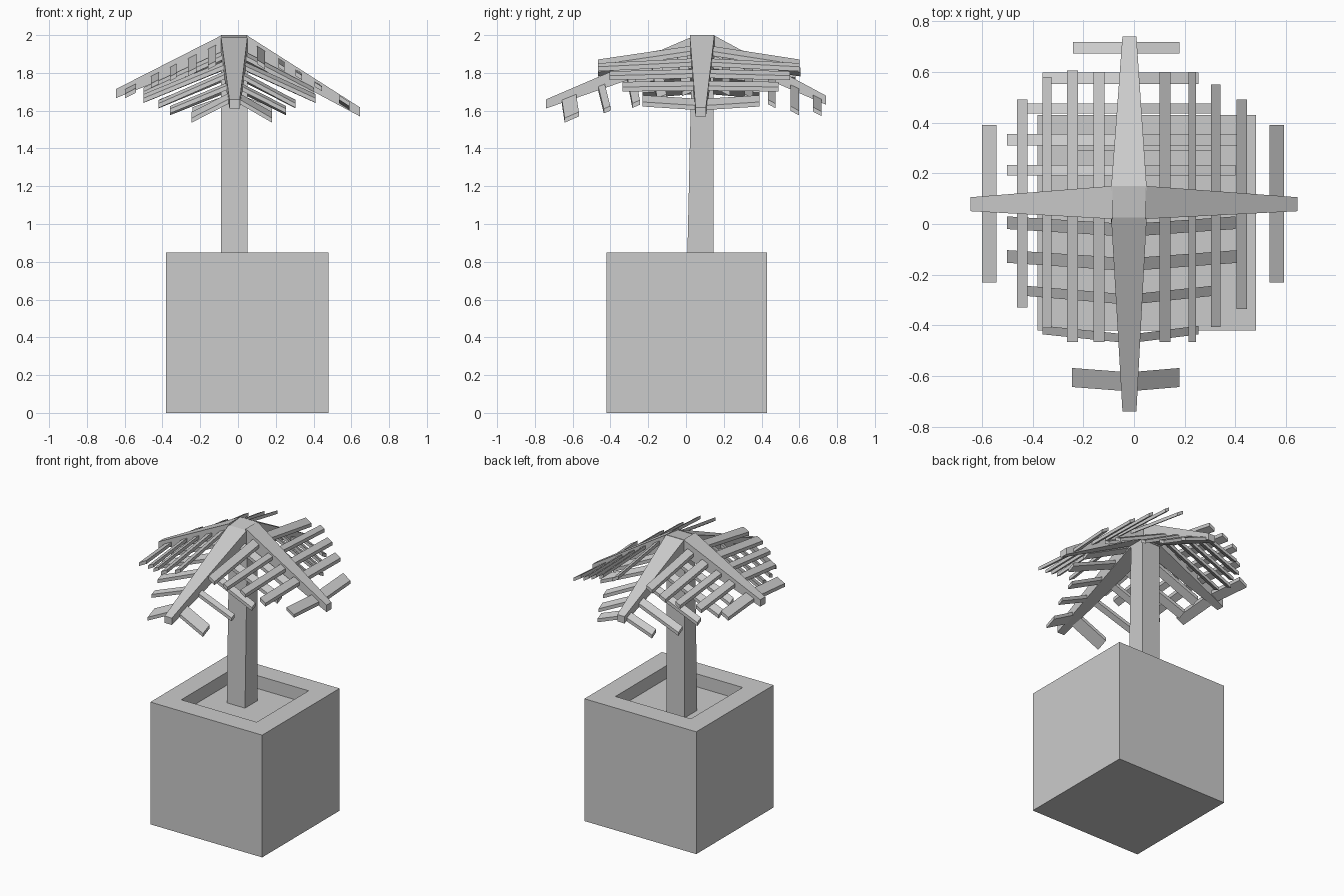
import bpy
from mathutils import Vector

if "Cube" in bpy.data.objects:
    bpy.data.objects.remove(bpy.data.objects["Cube"])


def loft(name, sections):
    """Join rings of four points into one closed flat-faced solid."""
    verts = [p for s in sections for p in s]
    faces = [(3, 2, 1, 0)]
    for i in range(len(sections) - 1):
        a, b = i * 4, i * 4 + 4
        faces += [(a + k, a + (k + 1) % 4, b + (k + 1) % 4, b + k) for k in range(4)]
    n = len(verts)
    faces.append((n - 4, n - 3, n - 2, n - 1))
    me = bpy.data.meshes.new(name)
    me.from_pydata([tuple(v) for v in verts], [], faces)
    ob = bpy.data.objects.new(name, me)
    bpy.context.collection.objects.link(ob)
    # consistent outward normals
    import bmesh
    bm = bmesh.new()
    bm.from_mesh(me)
    bmesh.ops.recalc_face_normals(bm, faces=bm.faces)
    bm.to_mesh(me)
    bm.free()
    return ob


def rect(x0, x1, y0, y1, z):
    return [Vector(p) for p in ((x0, y0, z), (x1, y0, z), (x1, y1, z), (x0, y1, z))]


def across(center, side, up, w, h):
    """Rectangular ring around a centre, w along side and h along up."""
    c, s, u = Vector(center), side * w / 2, up * h / 2
    return [c - s - u, c + s - u, c + s + u, c - s + u]


# planter: outer walls, rim, recess and soil
loft("planter", [rect(-.38, .48, -.42, .43, 0), rect(-.38, .48, -.42, .43, .85),
                 rect(-.24, .34, -.28, .29, .85), rect(-.24, .34, -.28, .29, .76)])

# trunk and crown
loft("trunk", [rect(-.09, .05, .005, .145, .74), rect(-.09, .05, .03, .145, 1.85),
               rect(-.09, .05, .02, .145, 1.96)])
loft("crown", [rect(-.09, .05, .02, .15, 1.88),
               [Vector((-.09, .02, 1.985)), Vector((.05, .02, 1.985)),
                Vector((.05, .15, 2)), Vector((-.09, .15, 2))]])

Z = Vector((0, 0, 1))
X = Vector((1, 0, 0))
Y = Vector((0, 1, 0))


def stem(name, base, tip, side, w0, w1):
    """Tapered frond stem; base and tip are points on the top edge."""
    loft(name, [across(Vector(base) - Z * .055, side, Z, w0, .11),
                across(Vector(tip) - Z * .024, side, Z, w1, .048)])


stem("left_stem", (-.085, .085, 2), (-.645, .078, 1.715), Y, .13, .055)
stem("right_stem", (.045, .085, 2), (.645, .078, 1.618), Y, .13, .055)
stem("front_stem", (-.02, .025, 1.988), (-.018, -.74, 1.66), X, .14, .055)
stem("back_stem", (-.02, .145, 2), (-.018, .74, 1.68), X, .14, .055)


def leaflet(name, tip_a, mid, tip_b, axis, slope, w):
    """Slat bent at the stem, tilted to follow the stem's slope."""
    s = (axis + Z * slope)
    loft(name, [across(p, s, Z, w, .024) for p in (tip_a, mid, tip_b)])


# side fronds: x, width, front end, back end, middle z, tip z
sides = {
    "left": (.52, [(-.57, .058, -.23, .39, 1.718, 1.692), (-.44, .042, -.33, .49, 1.785, 1.742),
                   (-.343, .036, -.41, .58, 1.832, 1.778), (-.243, .044, -.465, .605, 1.882, 1.805),
                   (-.138, .044, -.465, .6, 1.935, 1.84)]),
    "right": (-.64, [(.563, .056, -.23, .39, 1.632, 1.652), (.425, .042, -.335, .49, 1.732, 1.727),
                     (.322, .036, -.405, .55, 1.797, 1.785), (.23, .03, -.465, .6, 1.857, 1.83),
                     (.122, .044, -.465, .6, 1.925, 1.845)]),
}
for side, (slope, rows) in sides.items():
    for x, w, y0, y1, zm, zt in rows:
        leaflet(side + "_leaflet", (x, y0, zt), (x, .08, zm), (x, y1, zt), X, slope, w)

# front and back fronds: tip y, middle y, width, left end, right end, middle z, tip z
ends = {
    "front": (.43, [(-.605, -.622, .075, -.245, .18, 1.68, 1.565),
                    (-.418, -.453, .034, -.36, .255, 1.745, 1.605),
                    (-.264, -.298, .04, -.42, .305, 1.81, 1.635),
                    (-.128, -.16, .05, -.5, .41, 1.862, 1.665),
                    (.005, -.025, .05, -.5, .4, 1.92, 1.7)]),
    "back": (-.53, [(.695, .695, .044, -.24, .18, 1.672, 1.595),
                    (.575, .575, .046, -.36, .255, 1.735, 1.6),
                    (.455, .455, .04, -.42, .305, 1.8, 1.635),
                    (.332, .332, .045, -.5, .41, 1.86, 1.665),
                    (.212, .212, .042, -.5, .4, 1.91, 1.7)]),
}
for end, (slope, rows) in ends.items():
    for yt, ym, w, x0, x1, zm, zt in rows:
        leaflet(end + "_leaflet", (x0, yt, zt), (-.02, ym, zm), (x1, yt, zt), Y, slope, w)
